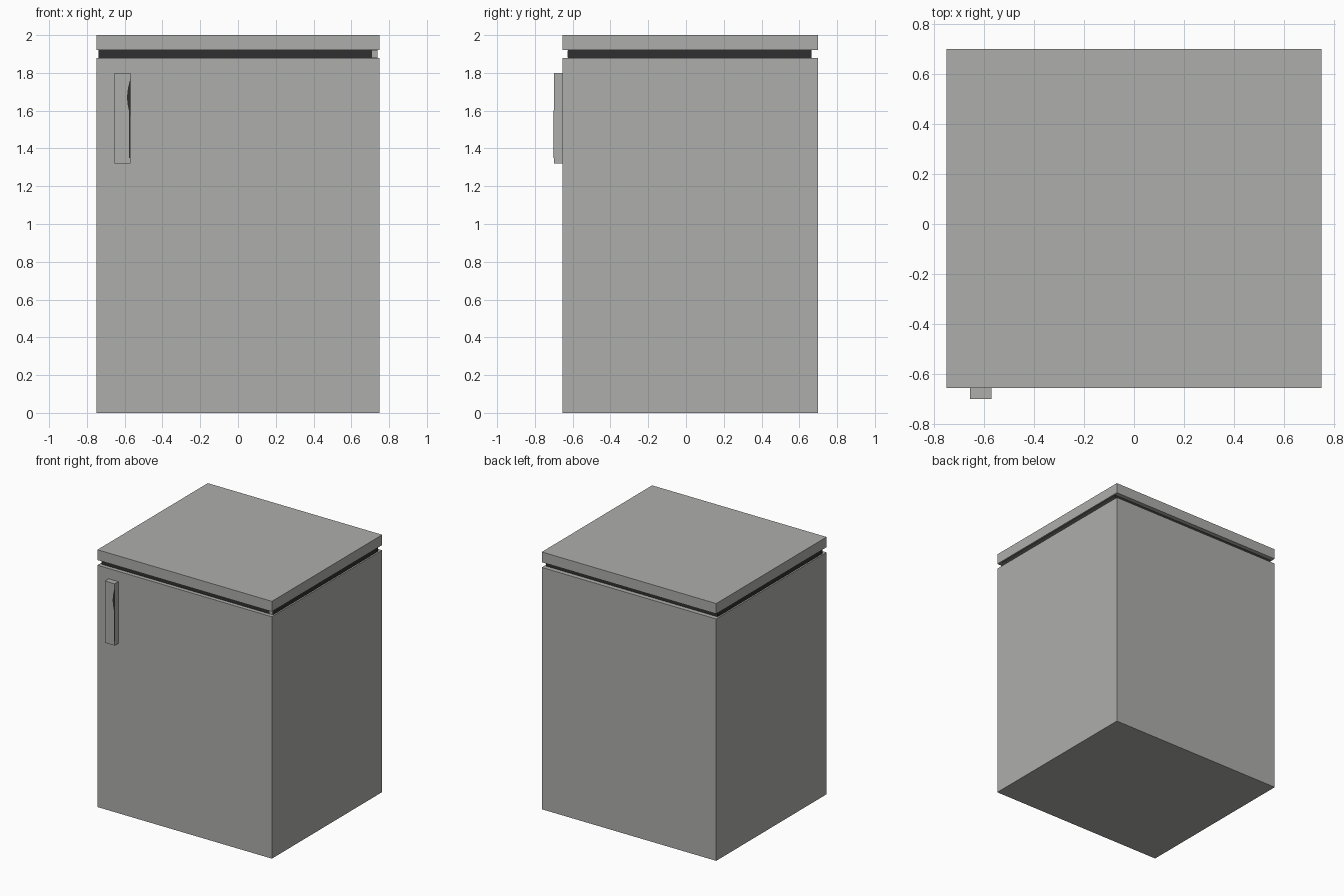
import bpy, math

if "Cube" in bpy.data.objects:
    bpy.data.objects.remove(bpy.data.objects["Cube"])

def material(name, rgb):
    m = bpy.data.materials.new(name)
    m.diffuse_color = (*rgb, 1)
    m.use_nodes = True
    m.node_tree.nodes["Principled BSDF"].inputs["Base Color"].default_value = m.diffuse_color
    return m

grey = material("warm grey", (0.42, 0.43, 0.41))
dark = material("dark rubber", (0.03, 0.03, 0.03))

def box(name, lo, hi, mat):
    bpy.ops.mesh.primitive_cube_add(size=1, location=[(a + b) / 2 for a, b in zip(lo, hi)])
    o = bpy.context.object
    o.name = name
    o.scale = [b - a for a, b in zip(lo, hi)]
    bpy.ops.object.transform_apply(location=False, rotation=False, scale=True)
    o.data.materials.append(mat)
    return o

# Cabinet, recessed gasket and lid
box("cabinet", (-0.75, -0.655, 0), (0.75, 0.70, 1.88), grey)
box("gasket", (-0.738, -0.625, 1.88), (0.738, 0.665, 1.92), dark)
box("lid", (-0.75, -0.655, 1.92), (0.75, 0.70, 2.0), grey)

# Light end piece on the front of the gasket
box("gasket_end", (0.71, -0.628, 1.882), (0.738, -0.624, 1.918), grey)

# Door handle with a dark worn edge
box("handle", (-0.655, -0.70, 1.32), (-0.57, -0.655, 1.80), grey)
n = 10
curve = [(-0.57 - 0.017 * math.sin(math.pi * i / n), -0.7008, 1.57 + 0.2 * i / n) for i in range(n + 1)]
mesh = bpy.data.meshes.new("handle_grip_mark")
mesh.from_pydata(curve, [], [list(range(n + 1))[::-1]])
mesh.materials.append(dark)
mark = bpy.data.objects.new("handle_grip_mark", mesh)
bpy.context.collection.objects.link(mark)
box("handle_grip_line", (-0.577, -0.7008, 1.35), (-0.571, -0.699, 1.60), dark)
